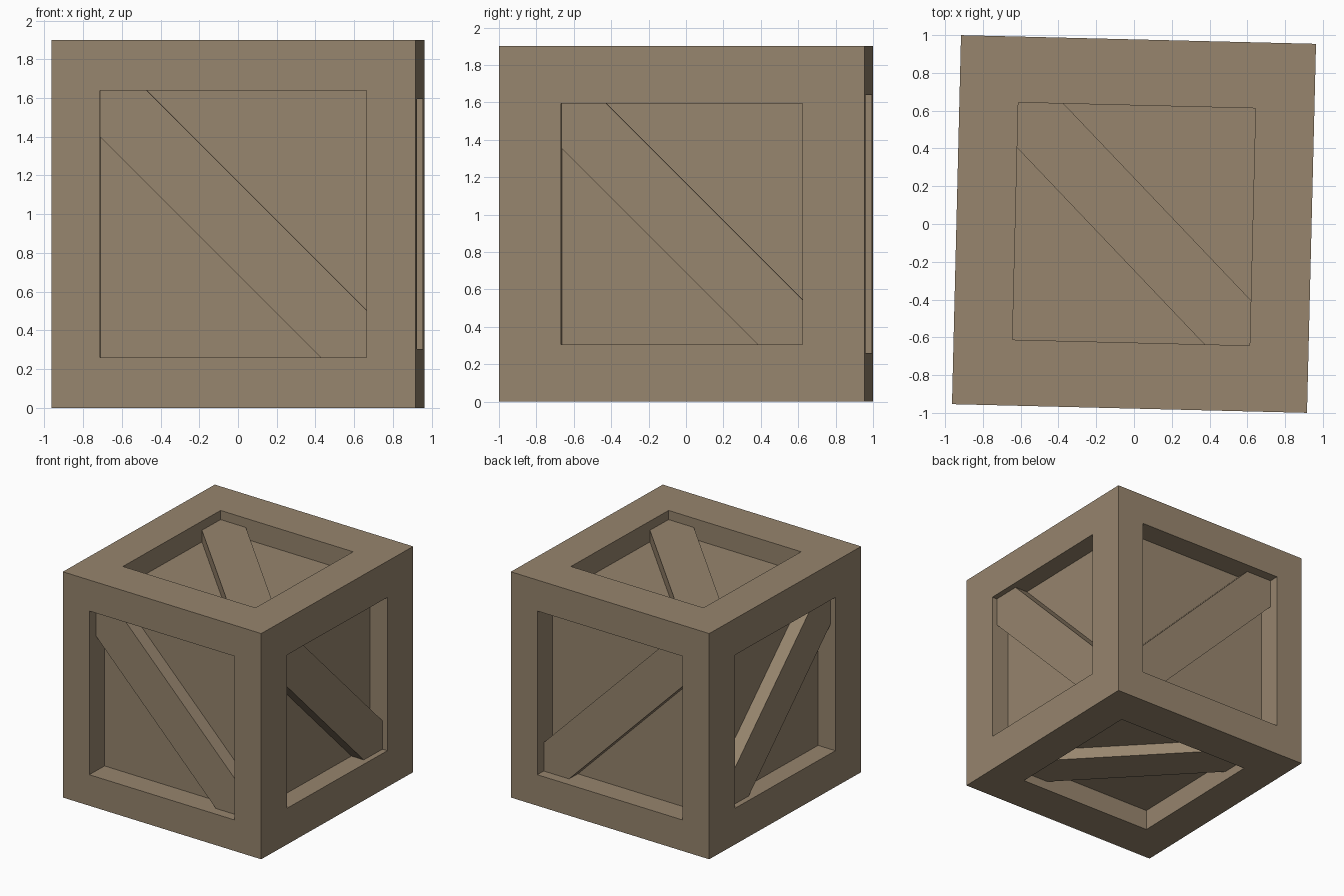
import bpy, bmesh, math
from mathutils import Matrix, Vector

cube = bpy.data.objects.get("Cube")
if cube:
    bpy.data.objects.remove(cube, do_unlink=True)

wood = bpy.data.materials.new("brown wood")
wood.use_nodes = True
colour = (0.31, 0.235, 0.155, 1)
wood.diffuse_color = colour
wood.node_tree.nodes["Principled BSDF"].inputs["Base Color"].default_value = colour

HALF = (0.94, 0.977, 0.95)        # half size of the crate along x, y, z
OPENING = (0.645, 0.689, 0.628)   # half size of the square opening on each axis
PANEL = (0.163, 0.197, 0.175)     # depth of the sunken panel
BRACE = (0.047, 0.083, 0.077)     # depth of the brace front
BAND = 0.24                       # brace reach either side of the diagonal
SIDES = {"right_side": (0, 1), "left_side": (0, -1), "back": (1, 1),
         "front": (1, -1), "top": (2, 1), "bottom": (2, -1)}
TURN = Matrix.Rotation(math.radians(-1.4), 4, "Z")
LIFT = Matrix.Translation((0, 0, HALF[2]))


def place(axis, u, v, w):
    """Point at height w along axis, with u and v on the other two axes."""
    p = [u, v]
    p.insert(axis, w)
    return Vector(p)


def finish(name, bm):
    bmesh.ops.remove_doubles(bm, verts=bm.verts, dist=1e-5)
    bmesh.ops.recalc_face_normals(bm, faces=bm.faces)
    bm.transform(LIFT @ TURN)
    mesh = bpy.data.meshes.new(name)
    bm.to_mesh(mesh)
    bm.free()
    mesh.materials.append(wood)
    bpy.context.collection.objects.link(bpy.data.objects.new(name, mesh))


def ring(bm, axis, hu, hv, w):
    corners = ((-1, -1), (1, -1), (1, 1), (-1, 1))
    return [bm.verts.new(place(axis, a * hu, b * hv, w)) for a, b in corners]


def bridge(bm, a, b):
    n = len(a)
    for i in range(n):
        j = (i + 1) % n
        bm.faces.new((a[i], a[j], b[j], b[i]))


# Crate body: each side has a frame, the walls of its opening and a sunken panel
body = bmesh.new()
for axis, side in SIDES.values():
    hu, hv = [h for i, h in enumerate(HALF) if i != axis]
    size = OPENING[axis]
    outer = ring(body, axis, hu, hv, side * HALF[axis])
    rim = ring(body, axis, size, size, side * HALF[axis])
    floor = ring(body, axis, size, size, side * (HALF[axis] - PANEL[axis]))
    bridge(body, outer, rim)
    bridge(body, rim, floor)
    body.faces.new(floor)
finish("crate_body", body)

# Diagonal braces, with ends cut to the corners and tucked into the frame
for name, (axis, side) in SIDES.items():
    e = OPENING[axis] + 0.004
    outline = [(-e, e), (-e, e - BAND), (e - BAND, -e),
               (e, -e), (e, BAND - e), (BAND - e, e)]
    bm = bmesh.new()
    inner, front = [
        [bm.verts.new(place(axis, u, v, side * (HALF[axis] - depth))) for u, v in outline]
        for depth in (PANEL[axis] + 0.004, BRACE[axis])]
    bridge(bm, inner, front)
    bm.faces.new(inner)
    bm.faces.new(front)
    finish(name + "_brace", bm)
